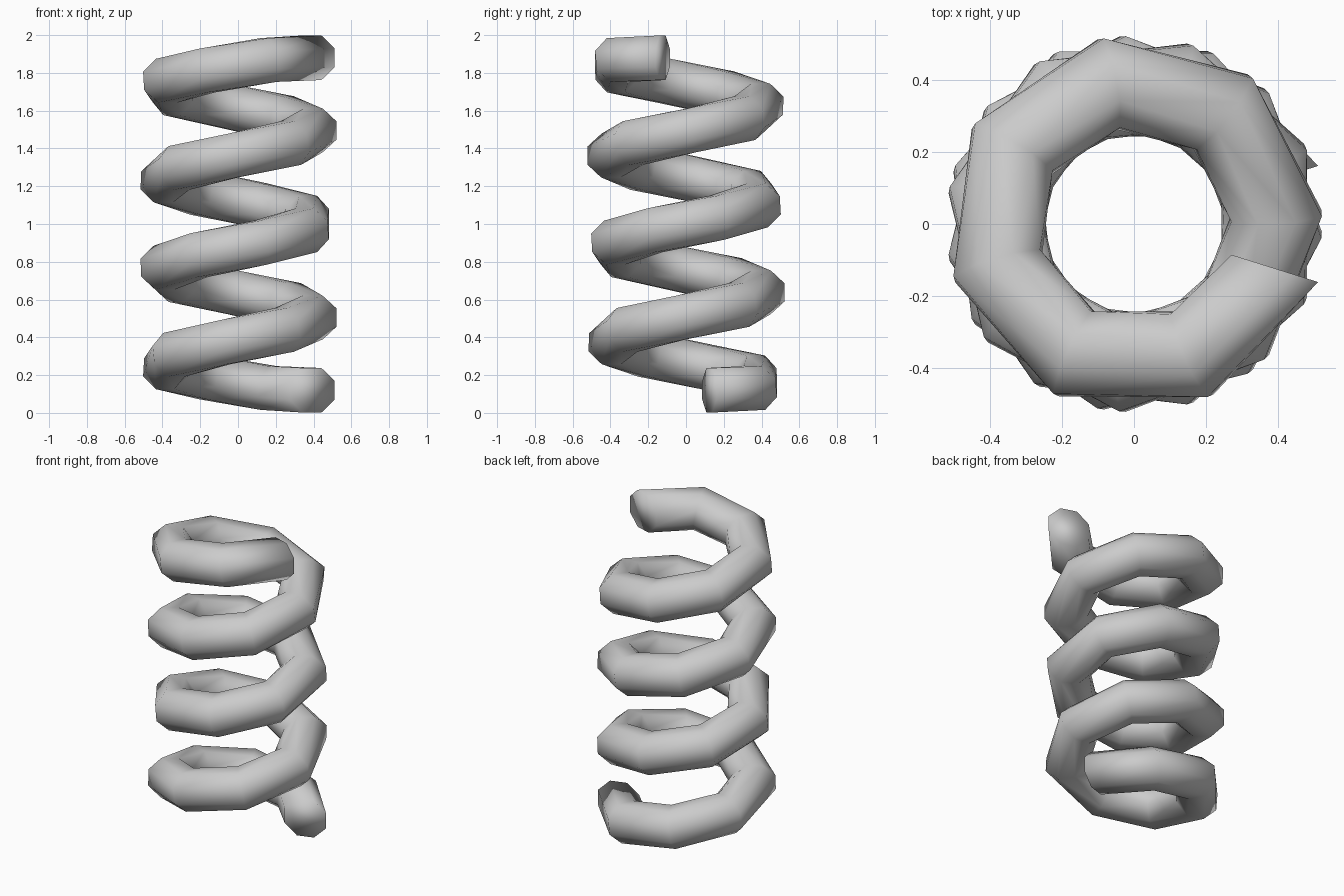
import bpy, bmesh, math
from mathutils import Vector

if "Cube" in bpy.data.objects:
    bpy.data.objects.remove(bpy.data.objects["Cube"])

SEGMENTS, SIDES = 29, 8
START, END = math.radians(17.5), math.radians(1422.5)
PITCH, RADIUS = 0.49, 0.397
HALF_H, HALF_W = 0.118, 0.126      # flat-to-flat half sizes of the wire


def centre(i):
    """Point on the helix, eased flat toward both ends."""
    a = START + (END - START) * i / SEGMENTS
    z = 1 + PITCH * (a - 4 * math.pi) / (2 * math.pi)
    k = min(i, SEGMENTS - i)
    ease = {0: 0.076, 1: 0.022, 2: 0.012}.get(k, 0.0)
    z += ease if i < SEGMENTS / 2 else -ease
    r = RADIUS + (0.014 if k == 0 else 0)
    return a, Vector((r * math.cos(a), r * math.sin(a), z))


bm = bmesh.new()
rings = []
for i in range(SEGMENTS + 1):
    a, c = centre(i)
    # wire section leans with the slope of the coil, upright at the ends
    slope = 0.0 if i in (0, SEGMENTS) else math.atan2(PITCH, 2 * math.pi * RADIUS)
    out = Vector((math.cos(a), math.sin(a), 0))
    along = Vector((-math.sin(a), math.cos(a), 0))
    up = Vector((0, 0, math.cos(slope))) - along * math.sin(slope)
    ring = []
    for s in range(SIDES):
        b = 2 * math.pi * (s + 0.5) / SIDES
        f = 1 / math.cos(math.pi / SIDES)
        ring.append(bm.verts.new(c + out * (HALF_W * f * math.cos(b)) + up * (HALF_H * f * math.sin(b))))
    rings.append(ring)

# coil skin
for r0, r1 in zip(rings, rings[1:]):
    for s in range(SIDES):
        t = (s + 1) % SIDES
        bm.faces.new((r0[s], r0[t], r1[t], r1[s]))
# wire ends
bm.faces.new(rings[0])
bm.faces.new(rings[-1])
bmesh.ops.recalc_face_normals(bm, faces=bm.faces)
for f in bm.faces:
    f.smooth = True

mesh = bpy.data.meshes.new("coil_spring")
bm.to_mesh(mesh)
bm.free()
bpy.context.collection.objects.link(bpy.data.objects.new("coil_spring", mesh))
